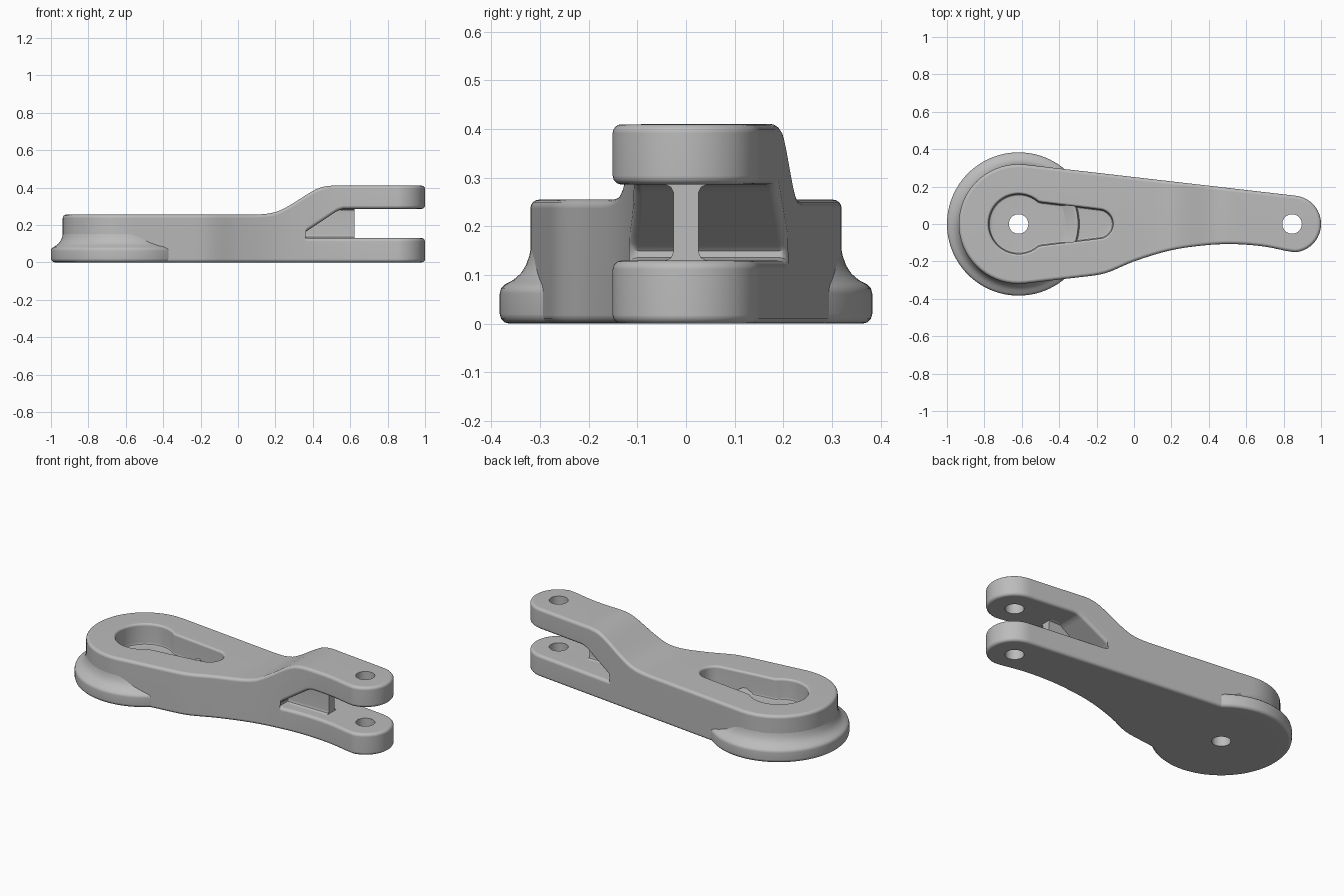
import bpy
import bmesh
from math import sin, cos, pi, sqrt
from mathutils import Vector

if "Cube" in bpy.data.objects:
    bpy.data.objects.remove(bpy.data.objects["Cube"])

BIG_X, BIG_R = -0.617, 0.32      # hub end
TIP_X, TIP_R = 0.848, 0.152      # fork end
ROUND = 0.018

metal = bpy.data.materials.new("plain_grey_metal")
metal.use_nodes = True
grey = (0.5, 0.5, 0.5, 1)
metal.diffuse_color = grey
metal.node_tree.nodes["Principled BSDF"].inputs["Base Color"].default_value = grey


def make_object(name, bm):
    bmesh.ops.recalc_face_normals(bm, faces=bm.faces)
    mesh = bpy.data.meshes.new(name)
    bm.to_mesh(mesh)
    bm.free()
    obj = bpy.data.objects.new(name, mesh)
    mesh.materials.append(metal)
    bpy.context.collection.objects.link(obj)
    return obj


def curve(points):
    """Smooth function of x through a few points, flat outside them."""
    def slope(i):
        a, b = points[max(i - 1, 0)], points[min(i + 1, len(points) - 1)]
        return (b[1] - a[1]) / (b[0] - a[0])

    def value(x):
        if x <= points[0][0]:
            return points[0][1]
        for i in range(len(points) - 1):
            (x0, y0), (x1, y1) = points[i], points[i + 1]
            if x <= x1:
                h, t = x1 - x0, (x - x0) / (x1 - x0)
                return (y0 * (1 + 2 * t) * (1 - t) ** 2 + slope(i) * h * t * (1 - t) ** 2
                        + y1 * t * t * (3 - 2 * t) + slope(i + 1) * h * t * t * (t - 1))
        return points[-1][1]
    return value


def circle(x, centre, radius):
    return sqrt(max(radius ** 2 - (x - centre) ** 2, 0))


def columns(x0, r0, x1, r1, count):
    """Stations along x, closely spaced on both round ends."""
    arc = [i * pi / 32 for i in range(16)]
    xs = [x0 - r0 * cos(a) for a in arc]
    xs += [x0 + (x1 - x0) * i / count for i in range(count + 1)]
    return xs + [x1 + r1 * cos(a) for a in reversed(arc)]


def loft(name, xs, back, front, rings):
    """Stack inset copies of an outline; each ring is (inset, height function)."""
    n = len(xs) - 1
    line = [Vector((xs[0], 0))] + [Vector((x, back(x))) for x in xs[1:-1]]
    line += [Vector((xs[n], 0))] + [Vector((x, -front(x))) for x in xs[-2:0:-1]]
    m = len(line)
    bm = bmesh.new()
    loops = []
    for inset, height in rings:
        loop = []
        for i, p in enumerate(line):
            t = (p - line[i - 1]).normalized() + (line[(i + 1) % m] - p).normalized()
            q = p + Vector((t.y, -t.x)).normalized() * inset
            loop.append(bm.verts.new((q.x, q.y, height(q.x))))
        loops.append(loop)
    for a, b in zip(loops, loops[1:]):
        for i in range(m):
            j = (i + 1) % m
            bm.faces.new((a[i], a[j], b[j], b[i]))
    for loop in (loops[0], loops[-1]):
        for i in range(n):
            quad = [loop[i], loop[i + 1], loop[m - i - 1], loop[(m - i) % m]]
            bm.faces.new(list(dict.fromkeys(quad)))
    return make_object(name, bm)


def prism(name, profile, place, start, end):
    bm = bmesh.new()
    a, b = [[bm.verts.new(place(u, v, d)) for u, v in profile] for d in (start, end)]
    bm.faces.new(a)
    bm.faces.new(b)
    for i in range(len(a)):
        bm.faces.new((a[i - 1], a[i], b[i], b[i - 1]))
    return make_object(name, bm)


def cut(target, cutter):
    mod = target.modifiers.new("cut", 'BOOLEAN')
    mod.operation = 'DIFFERENCE'
    mod.solver = 'EXACT'
    mod.object = cutter
    bpy.context.view_layer.objects.active = target
    bpy.ops.object.modifier_apply(modifier=mod.name)
    bpy.data.objects.remove(cutter)


# Arm outline: a straight taper behind, a hollowed curve in front
tilt = (BIG_R - TIP_R) / (TIP_X - BIG_X)
LEFT, RIGHT = BIG_X + BIG_R * tilt, TIP_X + TIP_R * tilt


def back_edge(x):
    if x < LEFT:
        return circle(x, BIG_X, BIG_R)
    if x > RIGHT:
        return circle(x, TIP_X, TIP_R)
    f = (x - LEFT) / (RIGHT - LEFT)
    return circle(LEFT, BIG_X, BIG_R) * (1 - f) + circle(RIGHT, TIP_X, TIP_R) * f


hollow = curve([(-0.3, back_edge(-0.3)), (-0.22, back_edge(-0.22)), (-0.14, 0.259), (0, 0.2),
                (0.2, 0.14), (0.4, 0.112), (0.55, 0.108), (0.7, 0.121), (0.83, 0.147),
                (RIGHT, circle(RIGHT, TIP_X, TIP_R))])


def front_edge(x):
    return hollow(x) if -0.25 < x < RIGHT else back_edge(x)


top = curve([(0.08, 0.255), (0.15, 0.259), (0.22, 0.275), (0.3, 0.319),
             (0.38, 0.37), (0.44, 0.4), (0.5, 0.41), (0.58, 0.41)])

# Arm body with rounded rims
rings = []
for i in range(5):
    a = i * pi / 8
    rings.append((ROUND * (1 - sin(a)), lambda x, a=a: ROUND * (1 - cos(a))))
for i in range(4, -1, -1):
    a = i * pi / 8
    rings.append((ROUND * (1 - sin(a)), lambda x, a=a: top(x) - ROUND * (1 - cos(a))))
arm = loft("arm", columns(BIG_X, BIG_R, TIP_X, TIP_R, 44), back_edge, front_edge, rings)

# Fork gap, open at the tip, with a sloping rear wall
gap = [(1.2, 0.13), (0.372, 0.13), (0.352, 0.136), (0.35, 0.15), (0.36, 0.162),
       (0.52, 0.268), (0.54, 0.279), (0.565, 0.286), (1.2, 0.286)]
cut(arm, prism("gap_cutter", gap, lambda u, v, d: (u, d, v), -0.6, 0.6))

# Round the rim of the gap, keeping the sharp version if the result is unsound
bm = bmesh.new()
bm.from_mesh(arm.data)
bmesh.ops.remove_doubles(bm, verts=bm.verts, dist=0.0002)
volume = bm.calc_volume()
rim = [e for e in bm.edges
       if all(v.co.x > 0.3 and 0.125 < v.co.z < 0.29 for v in e.verts)
       and e.calc_length() < 0.15 and e.calc_face_angle(0) > 0.6]
bmesh.ops.bevel(bm, geom=rim, offset=ROUND, segments=3, profile=0.5,
                affect='EDGES', clamp_overlap=False)
inside = all(abs(v.co.x) < 1.01 and abs(v.co.y) < 0.33 and -0.01 < v.co.z < 0.42 for v in bm.verts)
if inside and 0.96 * volume < bm.calc_volume() < 1.01 * volume:
    bm.to_mesh(arm.data)
bm.free()

# Keyhole pocket with a flared rim
SLOT_X, SLOT_R, HUB_R, FLARE = -0.19, 0.078, 0.16, 0.014


def pocket_edge(x):
    hub = circle(x, BIG_X, HUB_R)
    if x < BIG_X:
        return hub
    taper = 0.116 - 0.12 * (x + 0.5)
    return max(hub, taper if x < SLOT_X else circle(x, SLOT_X, SLOT_R))


rings = [(0.014, lambda x: 0.13), (0.004, lambda x: 0.134), (0, lambda x: 0.144)]
for i in range(5):
    a = i * pi / 8
    rings.append((-FLARE * (1 - cos(a)), lambda x, a=a: 0.2415 + FLARE * sin(a)))
rings.append((-FLARE, lambda x: 0.35))
cut(arm, loft("pocket_cutter", columns(BIG_X, HUB_R, SLOT_X, SLOT_R, 24),
              pocket_edge, pocket_edge, rings))

# Pin holes
for x in (BIG_X, TIP_X - 0.003):
    ring = [(x + 0.052 * cos(i * pi / 20), 0.052 * sin(i * pi / 20)) for i in range(40)]
    cut(arm, prism("hole_cutter", ring, lambda u, v, d: (u, v, d), -0.2, 0.6))

# Base flange, turned as a ring with a concave shoulder
section = [(0.2, 0), (0.363, 0), (0.373, 0.003), (0.38, 0.01), (0.383, 0.02), (0.383, 0.062),
           (0.38, 0.073), (0.372, 0.081), (0.355, 0.09), (0.34, 0.103), (0.329, 0.12),
           (0.322, 0.14), (0.318, 0.16), (0.3, 0.16), (0.2, 0.1)]
bm = bmesh.new()
STEPS = 96
turns = [[bm.verts.new((BIG_X + r * cos(k * 2 * pi / STEPS), r * sin(k * 2 * pi / STEPS), z))
          for r, z in section] for k in range(STEPS)]
for k in range(STEPS):
    a, b = turns[k - 1], turns[k]
    for i in range(len(section)):
        bm.faces.new((a[i - 1], a[i], b[i], b[i - 1]))
flange = make_object("base_flange", bm)

# Thin web between the prongs, widening where it meets them
side = [(0.045, 0.12), (0.043, 0.13), (0.031, 0.135), (0.026, 0.148),
        (0.026, 0.27), (0.031, 0.281), (0.043, 0.286), (0.045, 0.295)]
web = prism("fork_web", side + [(-u, v) for u, v in reversed(side)],
            lambda u, v, d: (d, u, v), 0.33, 0.622)

# Smooth shading with sharp creases kept
for obj in (arm, flange, web):
    bpy.ops.object.select_all(action='DESELECT')
    obj.select_set(True)
    bpy.context.view_layer.objects.active = obj
    bpy.ops.object.shade_smooth_by_angle(angle=0.6)
    obj.modifiers.new("even_normals", 'WEIGHTED_NORMAL').keep_sharp = True
